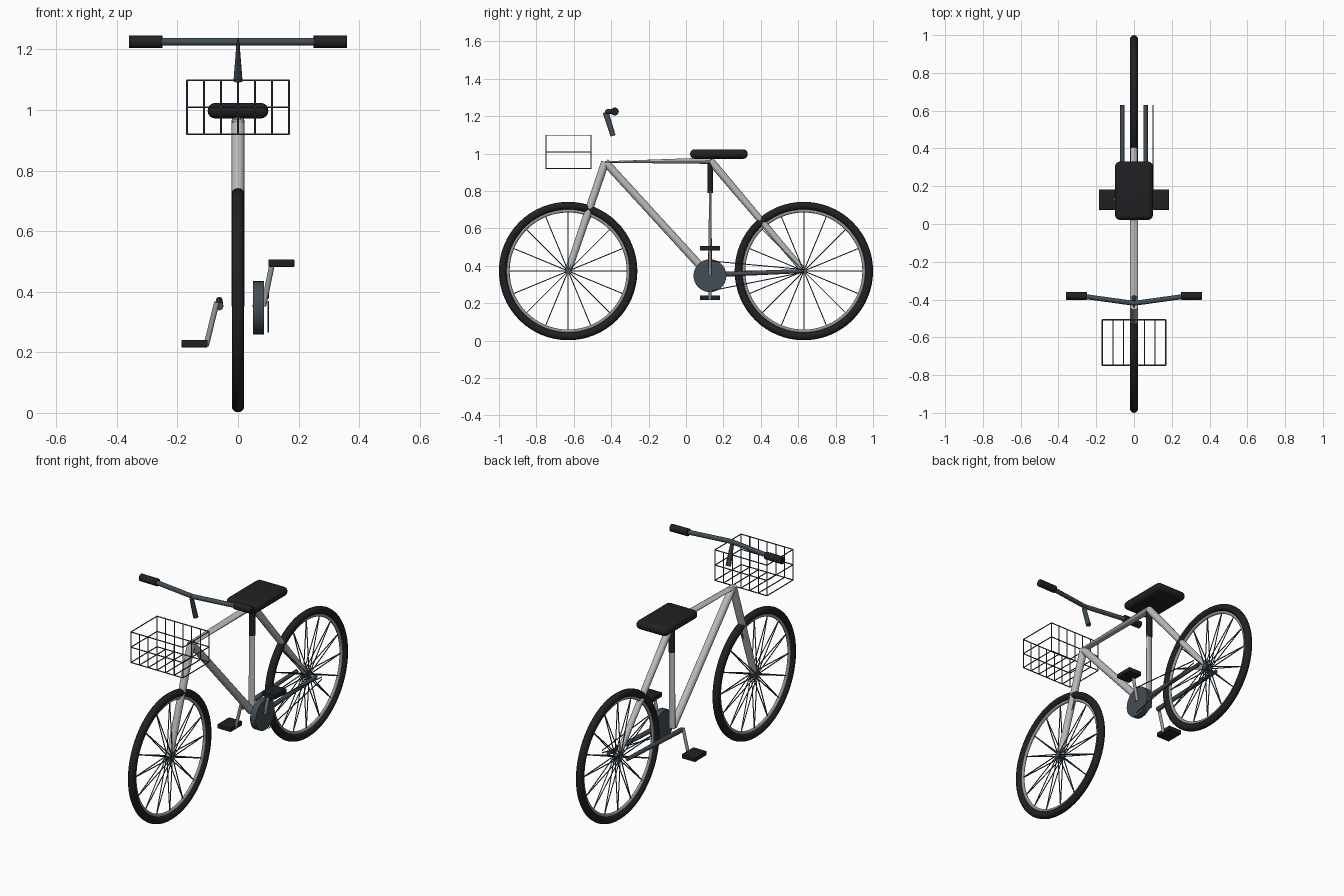
import bpy, bmesh, math
from mathutils import Vector

if "Cube" in bpy.data.objects:
    bpy.data.objects.remove(bpy.data.objects["Cube"])


def material(name, r, g, b):
    m = bpy.data.materials.new(name)
    m.diffuse_color = (r, g, b, 1)
    m.use_nodes = True
    m.node_tree.nodes["Principled BSDF"].inputs["Base Color"].default_value = m.diffuse_color
    return m


BLACK = material("rubber", 0.015, 0.015, 0.017)
STEEL = material("dark_steel", 0.055, 0.075, 0.09)
SILVER = material("silver", 0.3, 0.31, 0.32)
FRAME = material("frame_grey", 0.5, 0.5, 0.5)


def finish(name, bm, mat, smooth=True):
    bmesh.ops.recalc_face_normals(bm, faces=bm.faces)
    me = bpy.data.meshes.new(name)
    bm.to_mesh(me)
    bm.free()
    ob = bpy.data.objects.new(name, me)
    bpy.context.collection.objects.link(ob)
    me.materials.append(mat)
    if smooth:
        bpy.ops.object.select_all(action='DESELECT')
        ob.select_set(True)
        bpy.context.view_layer.objects.active = ob
        bpy.ops.object.shade_smooth_by_angle(angle=math.radians(40))
    return ob


def add_tube(bm, a, b, ra, rb=None, n=12):
    """Tube from a to b; a radius may be (across, thickness) for oval sections."""
    a, b = Vector(a), Vector(b)
    rb = ra if rb is None else rb
    d = (b - a).normalized()
    ref = Vector((1, 0, 0)) if abs(d.x) < 0.9 else Vector((0, 1, 0))
    u = (ref - d * ref.dot(d)).normalized()
    v = d.cross(u)
    rings = []
    for p, r in ((a, ra), (b, rb)):
        p_u, p_v = r if isinstance(r, tuple) else (r, r)
        rings.append([bm.verts.new(p + u * p_u * math.cos(t) + v * p_v * math.sin(t))
                      for t in (2 * math.pi * i / n for i in range(n))])
    for i in range(n):
        j = (i + 1) % n
        bm.faces.new((rings[0][i], rings[0][j], rings[1][j], rings[1][i]))
    bm.faces.new(rings[0][::-1])
    bm.faces.new(rings[1])


def tubes(name, mat, segments, n=12):
    bm = bmesh.new()
    for s in segments:
        add_tube(bm, *s, n=n)
    return finish(name, bm, mat)


def torus(name, mat, y, z, R, r):
    bpy.ops.mesh.primitive_torus_add(major_segments=64, minor_segments=14,
                                     major_radius=R, minor_radius=r,
                                     location=(0, y, z), rotation=(0, math.pi / 2, 0))
    ob = bpy.context.object
    ob.name = name
    ob.data.materials.append(mat)
    bpy.ops.object.shade_smooth()


def box(name, mat, lo, hi, bevel):
    lo, hi = Vector(lo), Vector(hi)
    bm = bmesh.new()
    bmesh.ops.create_cube(bm, size=1)
    for v in bm.verts:
        v.co = (lo + hi) / 2 + v.co * (hi - lo)
    bmesh.ops.bevel(bm, geom=bm.edges[:], offset=bevel, segments=4,
                    profile=0.5, affect='EDGES')
    return finish(name, bm, mat)


# wheels
HUB_Z = 0.372
for label, y in (("front", -0.63), ("rear", 0.63)):
    torus(label + "_tyre", BLACK, y, HUB_Z, 0.349, 0.021)
    torus(label + "_rim", SILVER, y, HUB_Z, 0.322, 0.009)
    spokes = []
    for i in range(16):
        t = 2 * math.pi * i / 16
        tip = (0, y + 0.322 * math.cos(t), HUB_Z + 0.322 * math.sin(t))
        for x in (-0.018, 0.018):
            spokes.append(((x, y, HUB_Z), tip, 0.003))
    tubes(label + "_spokes", STEEL, spokes, n=6)
    tubes(label + "_hub", STEEL, [((-0.022, y, HUB_Z), (0.022, y, HUB_Z), 0.016)], n=20)

# frame tubes
head, seat_top, crank_c = (0, -0.432, 0.955), (0, 0.13, 0.962), (0, 0.128, 0.347)
rear = (0, 0.63, HUB_Z)
tubes("fork", FRAME, [(head, (0, -0.63, HUB_Z), 0.022, 0.019)], n=16)
tubes("down_tube", FRAME, [(head, (0, 0.12, 0.352), 0.021)], n=16)
tubes("top_tube", FRAME, [(head, seat_top, (0.022, 0.004), (0.022, 0.017))], n=16)
tubes("seat_tube", FRAME, [((0, 0.13, 0.80), crank_c, (0.02, 0.006), (0.02, 0.011))], n=16)
tubes("seat_stay", FRAME, [(seat_top, rear, 0.021, 0.016)], n=16)
tubes("chain_stays", STEEL, [((x, 0.13, 0.352), (x, 0.63, HUB_Z), 0.014, 0.011)
                             for x in (-0.062, 0.062)])

# saddle
tubes("seat_post", BLACK, [((0, 0.13, 0.79), (0, 0.13, 0.98), (0.019, 0.014))], n=16)
box("seat", BLACK, (-0.1, 0.022, 0.972), (0.1, 0.33, 1.023), 0.024)

# handlebar
tubes("stem", STEEL, [((0, -0.39, 1.095), (0, -0.43, 1.222), (0.015, 0.014), (0.005, 0.016))])
bar = (0, -0.42, 1.225)
tubes("handlebar", STEEL, [(bar, (s * 0.26, -0.384, 1.225), 0.013) for s in (-1, 1)])
tubes("grips", BLACK, [((s * 0.25, -0.382, 1.225), (s * 0.36, -0.38, 1.225), 0.021)
                       for s in (-1, 1)], n=16)

# wire basket
X, Y0, Y1, Z0, Z1, W = 0.168, -0.748, -0.507, 0.92, 1.098, 0.003
wires = []
for i in range(7):
    x = -X + i * X / 3
    wires += [((x, Y0, Z0), (x, Y0, Z1), W), ((x, Y1, Z0), (x, Y1, Z1), W),
              ((x, Y0, Z0), (x, Y1, Z0), W)]
for z in (Z0, (Z0 + Z1) / 2, Z1):
    c = [(-X, Y0, z), (X, Y0, z), (X, Y1, z), (-X, Y1, z)]
    wires += [(c[k], c[(k + 1) % 4], W) for k in range(4)]
tubes("basket", STEEL, wires, n=6)

# drivetrain
tubes("chainring", STEEL, [((0.05, 0.128, 0.347), (0.086, 0.128, 0.347), 0.088)], n=32)
tubes("chain", STEEL, [((0.1, 0.14, 0.425), (0.1, 0.63, 0.38), 0.003),
                       ((0.1, 0.14, 0.268), (0.1, 0.63, 0.366), 0.003)], n=6)
tubes("cranks", SILVER, [((0.084, 0.128, 0.352), (0.113, 0.128, 0.492), 0.009),
                         ((-0.07, 0.128, 0.365), (-0.105, 0.128, 0.222), 0.009)])
box("right_pedal", BLACK, (0.1, 0.075, 0.482), (0.186, 0.183, 0.507), 0.003)
box("left_pedal", BLACK, (-0.186, 0.075, 0.216), (-0.1, 0.183, 0.241), 0.003)
